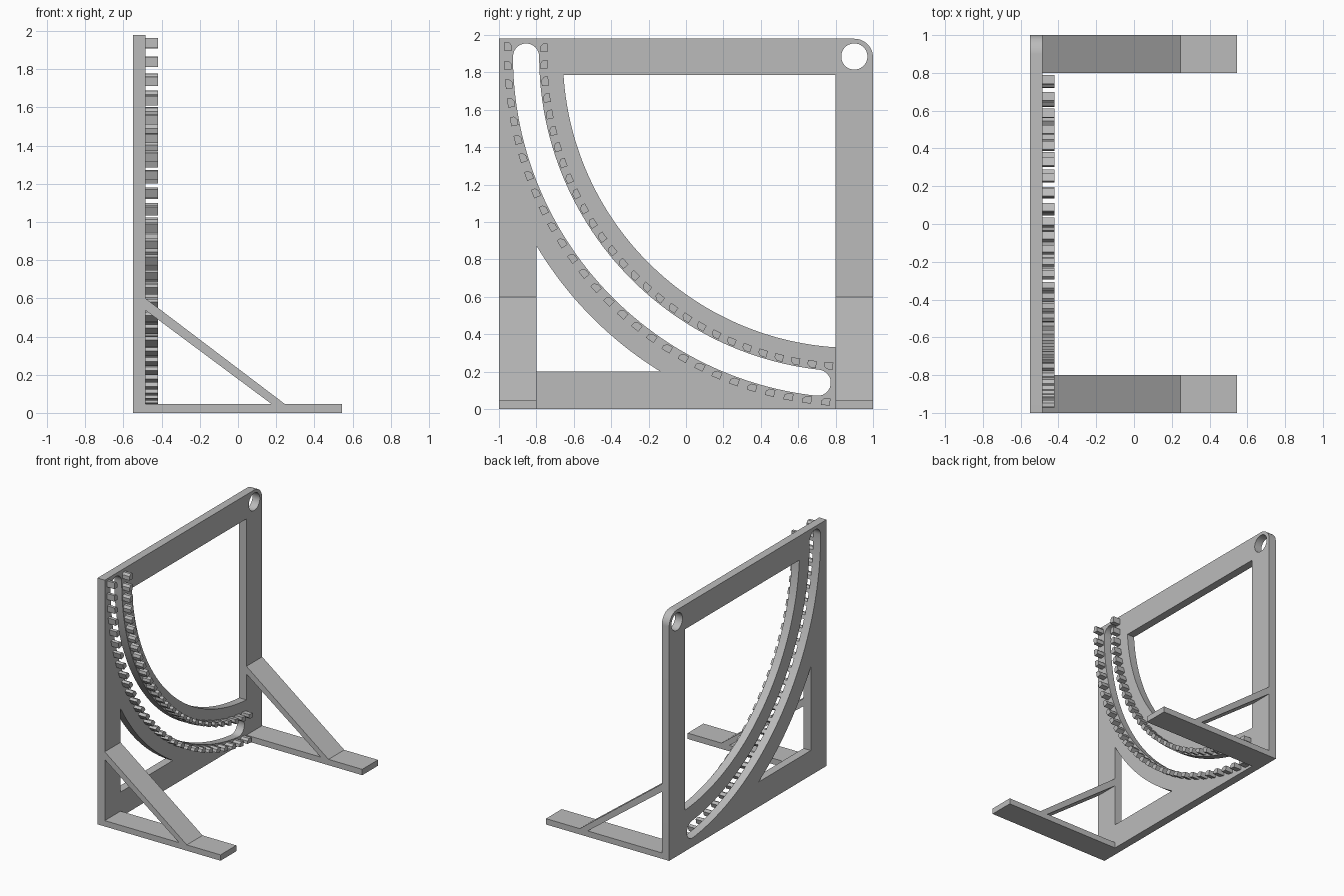
import bpy, bmesh
from math import cos, sin, radians, atan2, asin, acos, degrees
from mathutils import Matrix

if "Cube" in bpy.data.objects:
    bpy.data.objects.remove(bpy.data.objects["Cube"], do_unlink=True)

grey = bpy.data.materials.new("plain_grey")
grey.use_nodes = True
grey.diffuse_color = (0.5, 0.5, 0.5, 1)
grey.node_tree.nodes["Principled BSDF"].inputs["Base Color"].default_value = grey.diffuse_color

# Profile planes: side panel (y, z -> along x) and bracket (x, z -> along -y)
SIDE = Matrix(((0, 0, 1, 0), (1, 0, 0, 0), (0, 1, 0, 0), (0, 0, 0, 1)))
FRONT = Matrix(((1, 0, 0, 0), (0, 0, -1, 0), (0, 1, 0, 0), (0, 0, 0, 1)))

PIVOT = (0.9, 1.885)
BACK, FACE, TOOTH = -0.55, -0.485, -0.42
HEIGHT, FOOT = 1.98, 0.047


def polar(r, deg, centre=PIVOT):
    a = radians(deg)
    return centre[0] + r * cos(a), centre[1] + r * sin(a)


def arc(r, start, end, steps, centre=PIVOT):
    return [polar(r, start + (end - start) * i / steps, centre) for i in range(steps + 1)]


def extrude(name, loops, low, high, plane):
    """Extrude closed loops (inner loops become holes) into a mesh object."""
    curve = bpy.data.curves.new(name, 'CURVE')
    curve.dimensions, curve.fill_mode = '2D', 'BOTH'
    curve.extrude = (high - low) / 2
    for loop in loops:
        spline = curve.splines.new('POLY')
        spline.points.add(len(loop) - 1)
        for point, (u, v) in zip(spline.points, loop):
            point.co = (u, v, 0, 1)
        spline.use_cyclic_u = True
    temp = bpy.data.objects.new(name + "_profile", curve)
    bpy.context.collection.objects.link(temp)
    graph = bpy.context.evaluated_depsgraph_get()
    mesh = bpy.data.meshes.new_from_object(temp.evaluated_get(graph))
    bpy.data.objects.remove(temp, do_unlink=True)
    mesh.transform(plane @ Matrix.Translation((0, 0, (low + high) / 2)))
    bm = bmesh.new()
    bm.from_mesh(mesh)
    bmesh.ops.remove_doubles(bm, verts=bm.verts, dist=0.0001)
    bmesh.ops.recalc_face_normals(bm, faces=bm.faces)
    for face in bm.faces:
        face.smooth = True
    bm.to_mesh(mesh)
    bm.free()
    mesh.set_sharp_from_angle(angle=radians(30))
    mesh.name = name
    mesh.materials.clear()
    mesh.materials.append(grey)
    obj = bpy.data.objects.new(name, mesh)
    bpy.context.collection.objects.link(obj)
    return obj


# Upright panel outline with one rounded corner, and the pivot hole
outline = [(-1, HEIGHT), (-1, 0), (1, 0)] + arc(0.1, 0, 90, 12, (0.9, HEIGHT - 0.1))
pivot_hole = arc(0.07, 0, 350, 35)

# Quarter-round slot with rounded ends
mid, half, first, last = 1.755, 0.07, 180, 263.6
slot = (arc(mid + half, first, last, 64)
        + arc(half, last, last + 180, 12, polar(mid, last))[1:-1]
        + arc(mid - half, last, first, 64)
        + arc(half, 0, 180, 12, polar(mid, first))[1:-1])

# Large window bounded by an arc
r = 1.558
window = [(0.8, 1.785)] + arc(r, 180 + degrees(asin(0.1 / r)),
                              180 + degrees(acos(0.1 / r)), 56)

# Corner window bounded by the outer arc
r = 1.978
corner = [(-0.8, 0.2)] + arc(r, 180 + degrees(asin(1.685 / r)),
                             180 + degrees(acos(1.7 / r)), 20)
extrude("upright_panel", [outline, pivot_hole, slot, window, corner], BACK, FACE, SIDE)


# Rows of small teeth on both sides of the slot, chamfered toward the slot
def teeth(name, near, far, count=29):
    loops = []
    for i in range(count):
        angle = 178.35 + 86.9 * i / (count - 1)
        span = degrees(0.024 / near)
        cut = near + (far - near) * 0.4
        loops.append([polar(far, angle - span), polar(far, angle + span),
                      polar(near, angle + span), polar(near, angle - span * 0.3),
                      polar(cut, angle - span)])
    extrude(name, loops, FACE, TOOTH, SIDE)


teeth("outer_teeth", 1.833, 1.871)
teeth("inner_teeth", 1.678, 1.641)

# Feet and diagonal braces at both ends
for end, low in (("front", 0.8), ("back", -1.0)):
    extrude(end + "_foot", [[(FACE, 0), (0.545, 0), (0.545, FOOT), (FACE, FOOT)]],
            low, low + 0.2, FRONT)
    extrude(end + "_brace", [[(FACE, 0.6), (FACE, 0.538), (0.175, FOOT), (0.245, FOOT)]],
            low, low + 0.2, FRONT)
